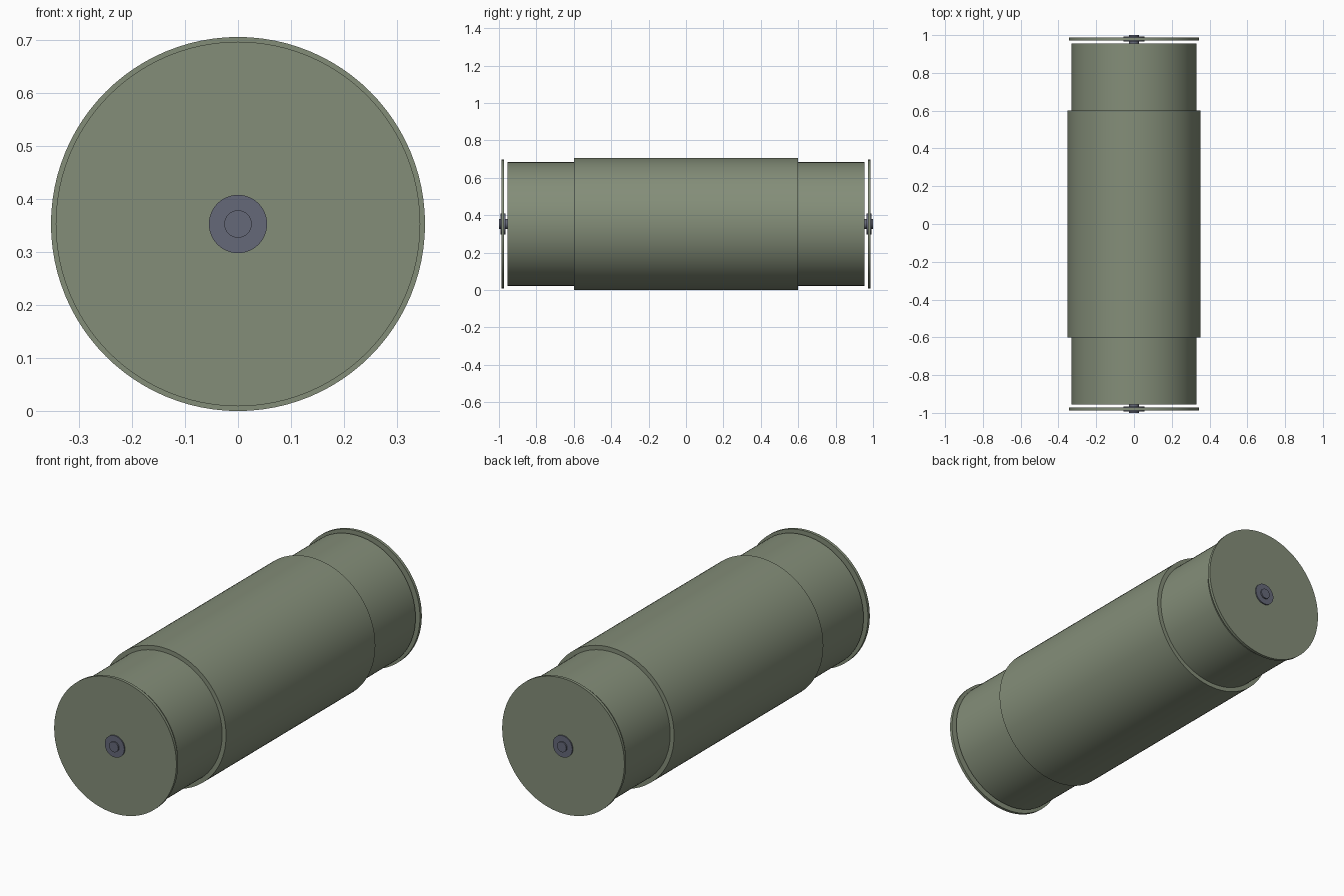
import bpy, math

if "Cube" in bpy.data.objects:
    bpy.data.objects.remove(bpy.data.objects["Cube"])

R = 0.353          # axis height = largest radius
SEG = 96


def material(name, rgb):
    m = bpy.data.materials.new(name)
    m.diffuse_color = (*rgb, 1)
    m.use_nodes = True
    m.node_tree.nodes["Principled BSDF"].inputs["Base Color"].default_value = m.diffuse_color
    return m


GREEN = material("olive_paint", (0.23, 0.27, 0.19))
STEEL = material("blue_grey_steel", (0.13, 0.14, 0.19))


def drum(name, radius, y0, y1, mat, bevel=0.0, seg=SEG):
    """Cylinder lying along y between y0 and y1."""
    bpy.ops.mesh.primitive_cylinder_add(
        vertices=seg, radius=radius, depth=abs(y1 - y0),
        location=(0, (y0 + y1) / 2, R), rotation=(math.pi / 2, 0, 0))
    ob = bpy.context.object
    ob.name = name
    ob.data.materials.append(mat)
    if bevel:
        b = ob.modifiers.new("edge", 'BEVEL')
        b.width = bevel
        b.segments = 2
        b.limit_method = 'ANGLE'
    bpy.ops.object.shade_smooth_by_angle(angle=math.radians(30))
    return ob


# Wide middle sleeve over the long inner drum
drum("middle_sleeve", R, -0.60, 0.60, GREEN)
drum("inner_drum", 0.331, -0.955, 0.955, GREEN)

# End plates, hub washers and axle stubs on both ends
for side, s in (("front", -1), ("back", 1)):
    drum(side + "_end_plate", 0.344, s * 0.972, s * 0.987, GREEN)
    drum(side + "_hub_washer", 0.055, s * 0.966, s * 0.993, STEEL, seg=48)
    drum(side + "_axle_stub", 0.026, s * 0.95, s * 1.0, STEEL, seg=32)
